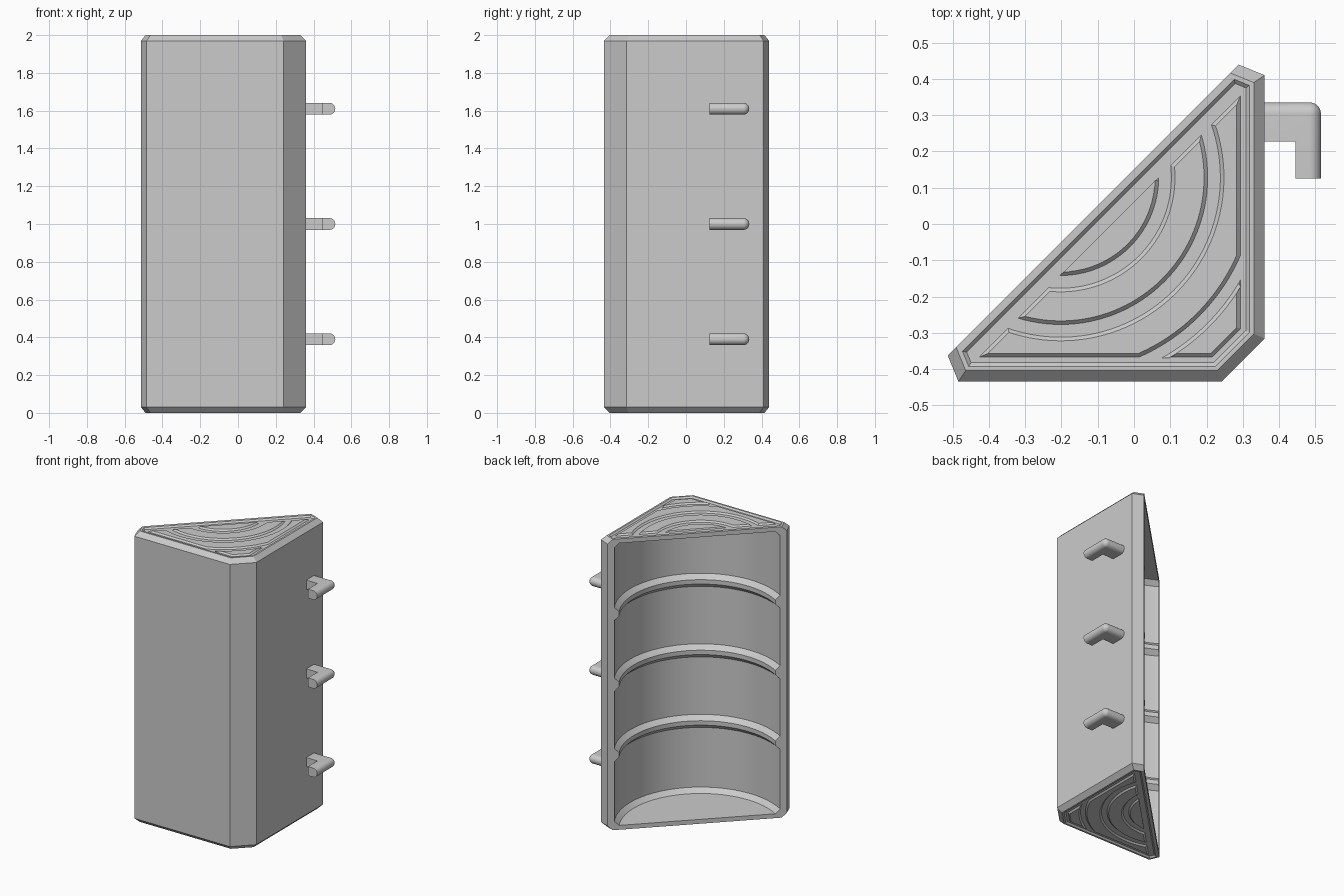
import bpy, bmesh, math

cube = bpy.data.objects.get("Cube")
if cube:
    bpy.data.objects.remove(cube, do_unlink=True)

# Single plain grey material
grey = bpy.data.materials.new("plain_grey")
grey.use_nodes = True
colour = (0.6, 0.6, 0.6, 1)
grey.diffuse_color = colour
grey.node_tree.nodes["Principled BSDF"].inputs["Base Color"].default_value = colour

# Plan frame: u runs along the open face, w runs inward from the arc centre
CX, CY = -0.202, 0.128
H = math.sqrt(0.5)
OPEN_W, RADIUS, CHAMFER, TOP = 0.127, 0.54, 0.03, 2.0


def world(pts):
    return [(CX + H * (u + w), CY + H * (u - w)) for u, w in pts]


def mirrored(half):
    return half + [(-u, w) for u, w in reversed(half)]


def arc(r, start, end, n=48):
    """Arc about the centre, angles measured from the inward axis."""
    return [(r * math.sin(start + (end - start) * i / n),
             r * math.cos(start + (end - start) * i / n)) for i in range(n + 1)]


def inset(pts, dists):
    """Move each edge of a polygon inward by its own distance."""
    n = len(pts)
    if not isinstance(dists, list):
        dists = [dists] * n
    area = sum(pts[i - 1][0] * pts[i][1] - pts[i][0] * pts[i - 1][1] for i in range(n))
    s = 1 if area > 0 else -1
    normals = []
    for i in range(n):
        (ax, ay), (bx, by) = pts[i], pts[(i + 1) % n]
        length = math.hypot(bx - ax, by - ay)
        normals.append((-s * (by - ay) / length, s * (bx - ax) / length))
    out = []
    for i, (x, y) in enumerate(pts):
        (px, py), (qx, qy) = normals[i - 1], normals[i]
        d, e = dists[i - 1], dists[i]
        c = px * qy - py * qx
        out.append((x + (d * qy - e * py) / c, y + (px * e - qx * d) / c))
    return out


def loft(name, layers):
    """Join stacked outlines (points, z) into a closed solid."""
    bm = bmesh.new()
    rings = [[bm.verts.new((x, y, z)) for x, y in pts] for pts, z in layers]
    for a, b in zip(rings, rings[1:]):
        for i in range(len(a)):
            bm.faces.new((a[i - 1], a[i], b[i], b[i - 1]))
    bm.faces.new(rings[0])
    bm.faces.new(rings[-1])
    bmesh.ops.remove_doubles(bm, verts=bm.verts, dist=1e-5)
    bmesh.ops.recalc_face_normals(bm, faces=bm.faces)
    mesh = bpy.data.meshes.new(name)
    bm.to_mesh(mesh)
    bm.free()
    mesh.materials.append(grey)
    ob = bpy.data.objects.new(name, mesh)
    bpy.context.collection.objects.link(ob)
    return ob


def activate(ob):
    bpy.ops.object.select_all(action='DESELECT')
    ob.select_set(True)
    bpy.context.view_layer.objects.active = ob


def cut(ob, cutter):
    cutter.hide_render = True
    mod = ob.modifiers.new("cut", 'BOOLEAN')
    mod.operation, mod.solver, mod.object = 'DIFFERENCE', 'EXACT', cutter
    activate(ob)
    bpy.ops.object.modifier_apply(modifier=mod.name)
    bpy.data.objects.remove(cutter, do_unlink=True)


def smooth(ob):
    activate(ob)
    bpy.ops.object.shade_smooth_by_angle(angle=math.radians(25))


# Corner body, chamfered top and bottom except along the open face
outline = mirrored([(0.567, OPEN_W), (0.597, 0.198), (0.084, 0.711)])
rim = inset(outline, [CHAMFER] * 5 + [0.0])
body = loft("corner_body", [(world(rim), 0), (world(outline), CHAMFER),
                            (world(outline), TOP - CHAMFER), (world(rim), TOP)])

# Round cavity with three chamfered wall ribs
profile = [(RADIUS - CHAMFER, 0.03), (RADIUS, 0.06)]
for z in (0.515, 1.0, 1.485):
    profile += [(RADIUS, z - 0.045), (RADIUS - CHAMFER, z - 0.015),
                (RADIUS - CHAMFER, z + 0.015), (RADIUS, z + 0.045)]
profile += [(RADIUS, TOP - 0.06), (RADIUS - CHAMFER, TOP - 0.03)]
cut(body, loft("cavity_cutter",
               [(world(arc(r, 0, math.tau, 160)[:-1]), z) for r, z in profile]))

# Raised pattern outlines on the end panels
EDGE, WALL = 0.191, 0.70


def band_arc(r):
    a = math.acos(EDGE / r)
    return arc(r, a, -a)


def wall_arc(r):
    w = (WALL + math.sqrt(2 * r * r - WALL * WALL)) / 2
    a = math.acos(w / r)
    return arc(r, a, -a, 24)


islands = {
    "inner_segment": band_arc(0.27),
    "middle_band": band_arc(0.405) + band_arc(0.305)[::-1],
    "outer_band": [(WALL - EDGE, EDGE)] + wall_arc(0.54)
                  + [(EDGE - WALL, EDGE)] + band_arc(0.44)[::-1],
    "corner_piece": wall_arc(0.57) + [(-0.055, 0.645), (0.055, 0.645)],
}

# Recessed end panels, each with the raised pattern
DEPTH = 0.01
for side, z, s in (("top", TOP, 1), ("bottom", 0.0, -1)):
    layers = []
    for step in (-1, 1):
        d = [0.012 + step * DEPTH] * 5 + [0.02 + step * DEPTH]
        layers.append((world(inset(rim, d)), z - s * step * DEPTH))
    cut(body, loft("recess_cutter", layers))
    for name, pts in islands.items():
        smooth(loft(f"{side}_{name}", [(world(inset(pts, -0.002)), z - s * 0.012),
                                       (world(inset(pts, DEPTH)), z)]))
smooth(body)

# Side hooks: L shape with a rounded outer edge
ROUND = 0.031
for label, z in (("lower", 0.39), ("middle", 1.0), ("upper", 1.61)):
    layers = []
    for i in range(17):
        t = math.pi * (i / 16 - 0.5)
        r = ROUND * math.cos(t) if 0 < i < 16 else 0.0
        corner = [(0.484 + r * math.sin(a), 0.304 + r * math.cos(a))
                  for a in (math.pi / 2 * k / 10 for k in range(11))]
        pts = [(0.355, 0.228), (0.355, 0.304 + r)] + corner
        pts += [(0.484 + r, 0.125), (0.445, 0.125), (0.445, 0.228)]
        layers.append((pts, z + ROUND * math.sin(t)))
    smooth(loft(f"{label}_hook", layers))
